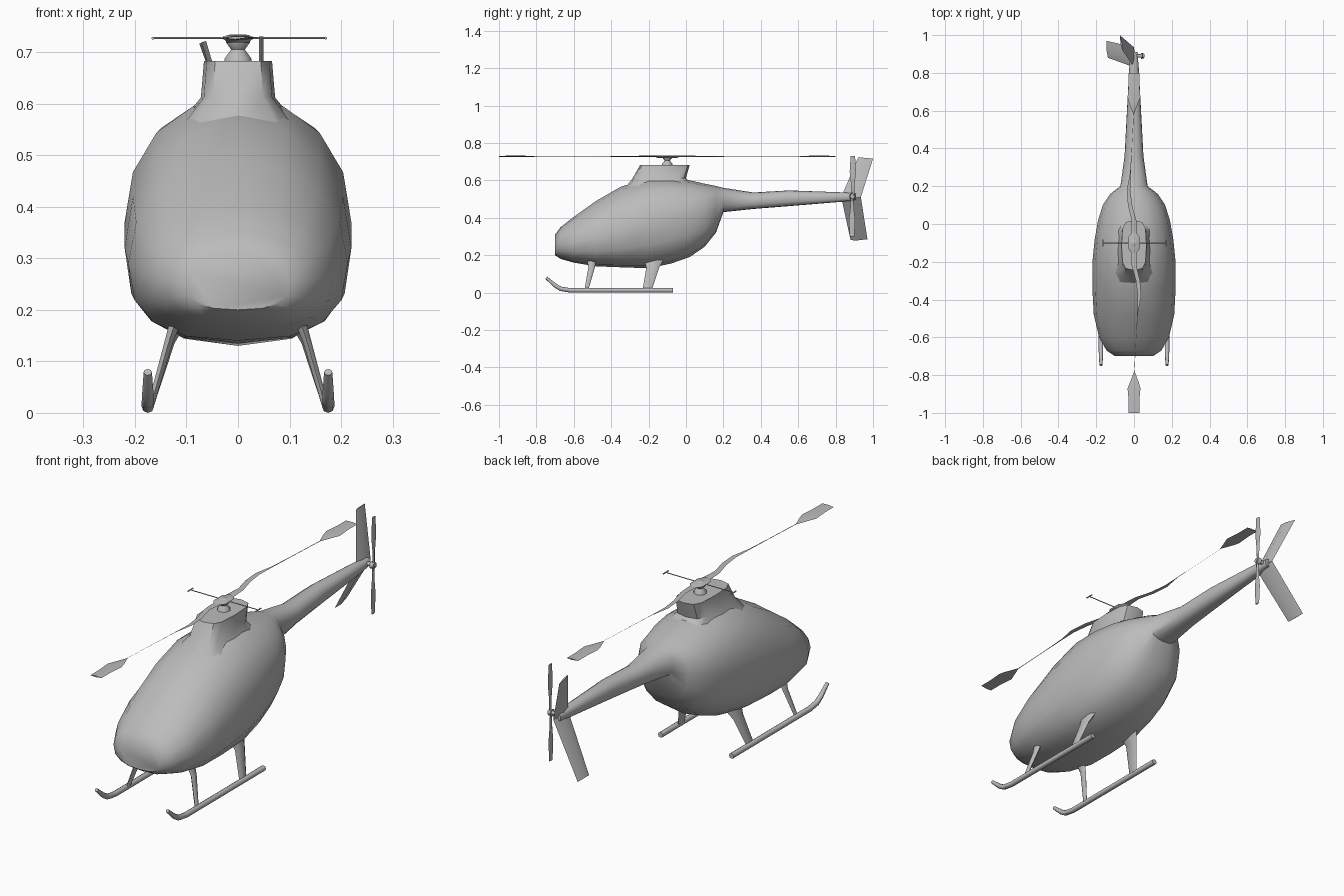
import bpy, bmesh, math
from mathutils import Vector

if "Cube" in bpy.data.objects:
    bpy.data.objects.remove(bpy.data.objects["Cube"])

grey = bpy.data.materials.new("plain_grey")
grey.use_nodes = True
grey.diffuse_color = (0.5, 0.5, 0.5, 1)
grey.node_tree.nodes["Principled BSDF"].inputs["Base Color"].default_value = (0.5, 0.5, 0.5, 1)


def loft(name, rings, angle=50):
    """Skin a list of equal-length point rings and cap both ends."""
    bm = bmesh.new()
    loops = [[bm.verts.new(p) for p in ring] for ring in rings]
    n = len(loops[0])
    for a, b in zip(loops, loops[1:]):
        for i in range(n):
            bm.faces.new((a[i], a[(i + 1) % n], b[(i + 1) % n], b[i]))
    bm.faces.new(loops[0])
    bm.faces.new(loops[-1])
    bmesh.ops.recalc_face_normals(bm, faces=bm.faces)
    mesh = bpy.data.meshes.new(name)
    bm.to_mesh(mesh)
    bm.free()
    mesh.materials.append(grey)
    obj = bpy.data.objects.new(name, mesh)
    bpy.context.collection.objects.link(obj)
    bpy.ops.object.select_all(action="DESELECT")
    obj.select_set(True)
    bpy.context.view_layer.objects.active = obj
    bpy.ops.object.shade_smooth_by_angle(angle=math.radians(angle))
    return obj


def power(v, e):
    return math.copysign(abs(v) ** (2 / e), v)


def hull_ring(y, low, high, half, mid, n=16):
    """Egg-shaped section with a flatter underside."""
    ring = []
    for i in range(n):
        c, s = math.cos(math.tau * i / n), math.sin(math.tau * i / n)
        e = 2.1 if s > 0 else 2.6
        z = mid + power(s, e) * ((high - mid) if s > 0 else (mid - low))
        ring.append((half * power(c, e), y, z))
    return ring


def tube(name, points, radii, n=8):
    """Round bar through points, with a radius at each one."""
    pts = [Vector(p) for p in points]
    rings = []
    for i, p in enumerate(pts):
        d = (pts[min(i + 1, len(pts) - 1)] - pts[max(i - 1, 0)]).normalized()
        u = d.orthogonal().normalized() if abs(d.x) > 0.9 else d.cross(Vector((1, 0, 0))).normalized()
        v = d.cross(u)
        rings.append([p + radii[i] * (u * math.cos(math.tau * k / n) + v * math.sin(math.tau * k / n))
                      for k in range(n)])
    return loft(name, rings)


def plate_ring(a, b, thick):
    """Lens-shaped section between two edge points."""
    a, b, t = Vector(a), Vector(b), Vector(thick)
    m = a.lerp(b, 0.4)
    return [a, m + t, b, m - t]


# Cabin and tail boom: y, bottom, top, half width, height of widest line
loft("cabin", [hull_ring(*s) for s in (
    (-0.70, 0.20, 0.31, 0.10, 0.25), (-0.67, 0.18, 0.35, 0.145, 0.26),
    (-0.60, 0.16, 0.405, 0.185, 0.27), (-0.48, 0.14, 0.49, 0.213, 0.29),
    (-0.35, 0.135, 0.565, 0.22, 0.32), (-0.20, 0.13, 0.612, 0.22, 0.37),
    (-0.08, 0.155, 0.612, 0.208, 0.40), (0.02, 0.19, 0.60, 0.19, 0.42),
    (0.10, 0.245, 0.582, 0.165, 0.435), (0.16, 0.32, 0.57, 0.125, 0.45),
    (0.20, 0.43, 0.56, 0.072, 0.49), (0.36, 0.447, 0.535, 0.05, 0.49),
    (0.55, 0.462, 0.546, 0.04, 0.505), (0.83, 0.485, 0.536, 0.025, 0.512),
    (0.91, 0.495, 0.53, 0.018, 0.513))])


def pylon_ring(front, back, half, z, n=12):
    mid, reach = (front + back) / 2, (back - front) / 2
    return [(half * power(math.cos(math.tau * i / n), 3.5),
             mid + reach * power(math.sin(math.tau * i / n), 3.5), z) for i in range(n)]


# Rotor pylon, flared into the roof
loft("rotor_pylon", [pylon_ring(-0.34, 0.07, 0.13, 0.54), pylon_ring(-0.285, 0.0, 0.072, 0.612),
                     pylon_ring(-0.245, 0.02, 0.066, 0.683)], 40)

# Mast and hub
tube("rotor_mast", [(0, -0.1, z) for z in (0.675, 0.688, 0.705, 0.718, 0.727, 0.734)],
     (0.028, 0.027, 0.014, 0.024, 0.025, 0.017), 10)
loft("rotor_hub", [[(x * w, -0.1 + y * w, z) for x, y in
                    ((0.03, -0.03), (0.03, 0.03), (0, 0.07), (-0.03, 0.03), (-0.03, -0.03), (0, -0.07))]
                   for z, w in ((0.719, 0.7), (0.727, 1), (0.733, 0.7))])

# Main blades: distance from hub, trailing x, leading x; the second is turned half a circle
for name, turn in (("front_blade", 1), ("rear_blade", -1)):
    rings = [plate_ring((turn * a, -0.1 - turn * r, 0.727), (turn * b, -0.1 - turn * r, 0.729), (0, 0, t))
             for r, a, b, t in ((0.03, -0.018, 0.018, 0.004), (0.12, -0.012, 0.012, 0.004),
                                (0.20, 0.010, 0.032, 0.003), (0.28, 0.020, 0.038, 0.002),
                                (0.37, 0.017, 0.021, 0.001), (0.52, 0.010, 0.011, 0.0004),
                                (0.68, 0.001, 0.003, 0.0005), (0.74, -0.022, 0.026, 0.003),
                                (0.77, -0.034, 0.034, 0.004), (0.84, -0.028, 0.028, 0.004),
                                (0.90, -0.028, 0.028, 0.003))]
    loft(name, rings)

# Stabiliser bar with small end weights
tube("stabiliser_bar", [(-0.165, -0.1, 0.727), (0.17, -0.1, 0.727)], (0.002, 0.002), 6)
for name, x in (("right_bar_weight", -0.165), ("left_bar_weight", 0.17)):
    tube(name, [(x, -0.118, 0.727), (x, -0.082, 0.727)], (0.003, 0.003), 6)

# Tail fins
loft("upper_fin", [plate_ring((0, 0.83, 0.51), (0, 0.935, 0.51), (0.008, 0, 0.003)),
                   plate_ring((-0.062, 0.92, 0.722), (-0.075, 1.0, 0.716), (0.004, 0, 0.001))])
loft("lower_fin", [plate_ring((0, 0.83, 0.51), (0, 0.935, 0.51), (0.007, 0, -0.007)),
                   plate_ring((-0.138, 0.88, 0.28), (-0.145, 0.97, 0.285), (0.004, 0, -0.003))])

# Tail rotor on its shaft
tube("tail_rotor_shaft", [(-0.01, 0.89, 0.515), (0.055, 0.89, 0.515)], (0.010, 0.009))
tube("tail_rotor_hub", [(0.036, 0.89, 0.515), (0.052, 0.89, 0.515)], (0.017, 0.013))
for name, d in (("upper_tail_blade", 1), ("lower_tail_blade", -1)):
    loft(name, [plate_ring((0.045, 0.89 + d * 0.002 - w, 0.515 + d * r),
                           (0.045, 0.89 + d * 0.002 + w, 0.515 + d * r), (0.004, 0, 0))
                for r, w in ((0, 0.007), (0.07, 0.010), (0.13, 0.017), (0.215, 0.012))])


def strut_ring(x, y0, y1, z, t):
    """Flattened leg section."""
    m = (y0 + y1) / 2
    return [(x, y0, z), (x + t * 0.7, m - (y1 - y0) / 4, z), (x + t * 0.7, m + (y1 - y0) / 4, z),
            (x, y1, z), (x - t * 0.7, m + (y1 - y0) / 4, z), (x - t * 0.7, m - (y1 - y0) / 4, z)]


# Landing gear
for side, s in (("left", 1), ("right", -1)):
    tube(side + "_skid", [(s * 0.175, y, z) for y, z in
                          ((-0.07, 0.012), (-0.62, 0.012), (-0.67, 0.02), (-0.70, 0.038), (-0.747, 0.079))],
         (0.012, 0.012, 0.012, 0.011, 0.008))
    loft(side + "_front_leg", [strut_ring(s * 0.122, -0.53, -0.48, 0.175, 0.016),
                               strut_ring(s * 0.135, -0.522, -0.487, 0.135, 0.012),
                               strut_ring(s * 0.169, -0.543, -0.522, 0.015, 0.009)])
    loft(side + "_rear_leg", [strut_ring(s * 0.115, -0.225, -0.12, 0.175, 0.022),
                              strut_ring(s * 0.133, -0.212, -0.143, 0.135, 0.014),
                              strut_ring(s * 0.169, -0.232, -0.183, 0.015, 0.009)])
